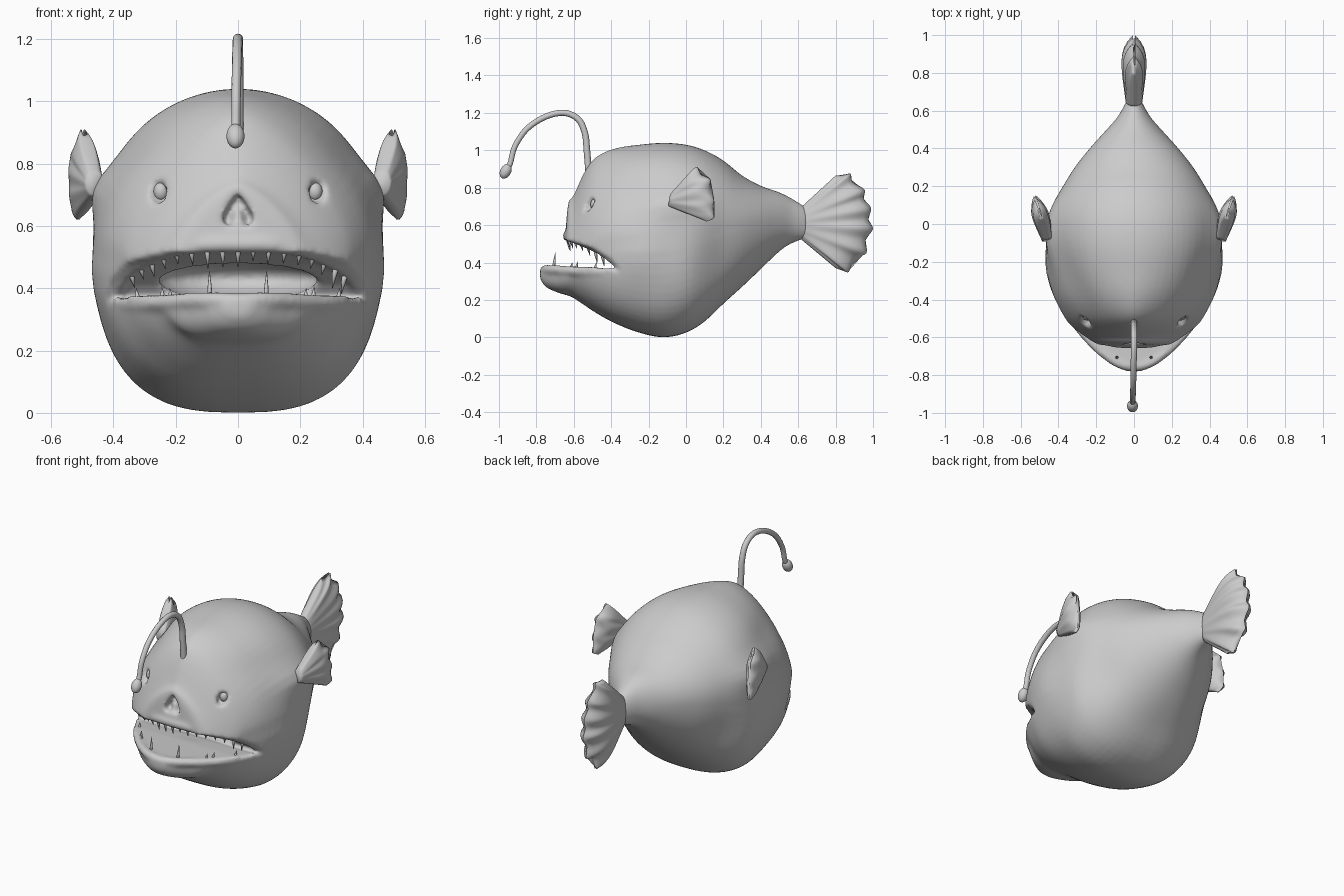
import bpy, bmesh, math, random
from mathutils import Vector as V
from mathutils.bvhtree import BVHTree

if "Cube" in bpy.data.objects:
    bpy.data.objects.remove(bpy.data.objects["Cube"])

random.seed(4)


def loft(bm, rings):
    """Skin a list of equal-length rings and cap both ends."""
    vs = [[bm.verts.new(p) for p in r] for r in rings]
    n = len(vs[0])
    for a, b in zip(vs, vs[1:]):
        for i in range(n):
            bm.faces.new((a[i], a[(i + 1) % n], b[(i + 1) % n], b[i]))
    bm.faces.new(vs[0][::-1])
    bm.faces.new(vs[-1])


def spline(pts, n=6):
    """Smooth path through points of any dimension."""
    pts = [V(p) for p in pts]
    out = []
    for i in range(len(pts) - 1):
        a, b, c, d = (pts[max(i - 1, 0)], pts[i], pts[i + 1], pts[min(i + 2, len(pts) - 1)])
        for k in range(n):
            t = k / n
            out.append(b + (c - a) * (t / 2) + (a * 2 - b * 5 + c * 4 - d) * (t * t / 2)
                       + (b * 3 - a - c * 3 + d) * (t ** 3 / 2))
    return out + [pts[-1]]


def tube(bm, path, radii, up, sides=12):
    rings = []
    for i, p in enumerate(path):
        t = (path[min(i + 1, len(path) - 1)] - path[max(i - 1, 0)]).normalized()
        a = t.cross(V(up)).normalized()
        b = t.cross(a)
        rings.append([p + (a * math.cos(w) + b * math.sin(w)) * radii[i]
                      for w in (2 * math.pi * k / sides for k in range(sides))])
    loft(bm, rings)


def finish(bm, name):
    bmesh.ops.recalc_face_normals(bm, faces=bm.faces[:])
    me = bpy.data.meshes.new(name)
    bm.to_mesh(me)
    for p in me.polygons:
        p.use_smooth = True
    ob = bpy.data.objects.new(name, me)
    bpy.context.collection.objects.link(ob)
    return ob


def ball(name, loc, scale, rot=(0, 0, 0)):
    bpy.ops.mesh.primitive_uv_sphere_add(segments=24, ring_count=16, location=loc, rotation=rot)
    ob = bpy.context.object
    ob.name, ob.scale = name, scale
    bpy.ops.object.shade_smooth()
    return ob


def apply(ob, kind, **props):
    m = ob.modifiers.new(kind, kind)
    for k, v in props.items():
        setattr(m, k, v)
    bpy.context.view_layer.objects.active = ob
    bpy.ops.object.modifier_apply(modifier=m.name)


def combine(ob, other, op):
    apply(ob, 'BOOLEAN', object=other, operation=op, solver='EXACT')
    bpy.data.objects.remove(other)


def swell(y, z):
    """Sideways bulges and dents: brow ridge, cheek, flank hollow."""
    def g(cy, cz, sy, sz):
        return math.exp(-((y - cy) / sy) ** 2 - ((z - cz) / sz) ** 2)
    return (1 + .06 * g(-.05, .72, .16, .07) + .05 * g(-.25, .45, .13, .15)
            - .07 * g(.17, .38, .12, .17) - .05 * g(-.3, .84, .2, .09))


# body: y, bottom, widest height, top, half width, roundness above, roundness below
sections = [(-.78, .31, .345, .375, .04, 2, 2.3), (-.75, .27, .34, .385, .09, 2, 2.4),
            (-.70, .245, .34, .39, .155, 2, 2.6), (-.655, .23, .36, .42, .215, 2, 2.6),
            (-.635, .225, .40, .70, .24, 1.6, 2.6), (-.60, .21, .45, .76, .275, 1.5, 2.6),
            (-.54, .17, .48, .89, .335, 1.5, 2.6), (-.48, .13, .52, .965, .375, 1.55, 2.7),
            (-.38, .075, .54, 1.01, .42, 1.7, 2.8), (-.25, .025, .56, 1.03, .445, 1.9, 2.8),
            (-.12, 0, .57, 1.04, .46, 2, 2.8), (0, .025, .58, 1.03, .46, 2, 2.7),
            (.1, .085, .59, 1.0, .435, 2, 2.5), (.2, .18, .60, .945, .38, 2, 2.4),
            (.3, .27, .61, .865, .315, 2, 2.2), (.4, .365, .62, .81, .235, 2, 2.1),
            (.5, .46, .62, .775, .145, 2, 2), (.57, .505, .62, .74, .085, 2, 2),
            (.65, .53, .61, .69, .04, 2, 2)]
bm = bmesh.new()
rings = []
for y, lo, mid, hi, w, e_up, e_low in spline(sections, 3):
    ring = []
    for k in range(64):
        a = 2 * math.pi * k / 64
        c, s = math.cos(a), math.sin(a)
        ex, h = (e_up, hi - mid) if s > 0 else (e_low, mid - lo)
        z = mid + h * math.copysign(abs(s) ** (2 / ex), s)
        ring.append((swell(y, z) * w * math.copysign(abs(c) ** (2 / ex), c), y, z))
    rings.append(ring)
loft(bm, rings)
bmesh.ops.remove_doubles(bm, verts=bm.verts[:], dist=1e-5)
tree = BVHTree.FromBMesh(bm)
body = finish(bm, "body")


def face_point(x, z):
    return tree.ray_cast(V((x, -2, z)), V((0, 1, 0)))[0]


# open mouth slot and throat
bm = bmesh.new()
slot = [(-.95, .51), (-.62, .515), (-.5, .475), (-.4, .415), (-.33, .335),
        (-.4, .365), (-.5, .375), (-.7, .38), (-.95, .39)]
loft(bm, [[(x, y, z) for y, z in slot] for x in (-.7, .7)])
combine(body, finish(bm, "mouth_cutter"), 'DIFFERENCE')
combine(body, ball("throat_cutter", (0, -.36, .43), (.26, .2, .07)), 'DIFFERENCE')

# eye sockets and nose hole
eye_at = face_point(.26, .71)
for s in (-1, 1):
    p = V((eye_at.x * s, eye_at.y, eye_at.z))
    combine(body, ball("socket_cutter", p, (.03, .045, .042), (0, s * .5, s * .6)), 'DIFFERENCE')
nose = face_point(0, .65)
bm = bmesh.new()
loft(bm, [[(-.052, y, .60), (.052, y, .60), (.045, y, .64), (0, y, .71), (-.045, y, .64)]
          for y in (nose.y - .1, nose.y + .05)])
combine(body, finish(bm, "nose_cutter"), 'DIFFERENCE')
combine(body, ball("septum", (0, nose.y + .04, .62), (.018, .025, .04)), 'UNION')

# lips
upper = [(0, -.635, .54), (.1, -.63, .54), (.2, -.595, .525), (.28, -.525, .495),
         (.345, -.45, .455), (.385, -.38, .395), (.395, -.31, .31)]
lower = [(0, -.755, .36), (.08, -.738, .362), (.16, -.685, .36), (.235, -.615, .355),
         (.315, -.52, .35), (.37, -.42, .345), (.395, -.31, .30)]


def both_sides(half):
    return spline([(-x, y, z) for x, y, z in half[:0:-1]] + half)


for name, half, r in (("upper_lip", upper, .025), ("lower_lip", lower, .026)):
    bm = bmesh.new()
    path = both_sides(half)
    tube(bm, path, [r * (1 - .3 * (abs(p.x) / .4) ** 4) for p in path], (0, 0, 1))
    combine(body, finish(bm, name), 'UNION')

# blend everything into one skin
apply(body, 'REMESH', mode='VOXEL', voxel_size=.011)
apply(body, 'SMOOTH', factor=.5, iterations=8)
for p in body.data.polygons:
    p.use_smooth = True

# eyeballs, sunk in their sockets
for s, side in ((-1, "left"), (1, "right")):
    ball(side + "_eye", (eye_at.x * s * .95, eye_at.y + .034, eye_at.z), (.024, .024, .03))

# teeth
bm = bmesh.new()


def tooth(base, tip, r):
    base, tip = V(base), V(tip)
    tube(bm, [base, base.lerp(tip, .5), tip], [r, r * .65, r * .1], (1, 0, 0), 8)


for p in both_sides(upper)[12:-12:3]:
    length = random.uniform(.045, .08)
    tooth(p, p + V((-p.x * .04, .012, -length)), .011)
for s in (-1, 1):
    for x, y, h in ((.09, -.71, .085), (.215, -.62, .03),
                    (.24, -.59, .035), (.32, -.49, .03)):
        tooth((x * s, y, .355), (x * s * 1.02, y + .012, .37 + h), .010)
finish(bm, "teeth")

# lure stalk and drop-shaped bulb
bm = bmesh.new()
stalk = spline([(0, -.52, .88), (0, -.53, 1.0), (0, -.54, 1.09), (0, -.575, 1.165), (0, -.65, 1.2),
                (-.002, -.75, 1.18), (-.004, -.85, 1.115), (-.006, -.915, 1.02),
                (-.007, -.94, .93), (-.008, -.965, .885)])
tube(bm, stalk, [.018 - .004 * i / len(stalk) for i in range(len(stalk))], (1, 0, 0))
finish(bm, "lure_stalk")
ball("lure_bulb", (-.008, -.964, .888), (.029, .029, .042), (-.5, 0, 0))


# fins: ribs fan out from a short root to a scalloped edge
def fin(name, root, edge, thick, place):
    edge = spline([V((y, z)) for y, z in edge], 4)
    n = len(edge) - 1
    bm = bmesh.new()
    rings = []
    for k in range(13):
        u = k / 12
        front, back = [], []
        for i, e in enumerate(edge):
            v = i / n
            p = V(root[0]).lerp(V(root[1]), v).lerp(e, u)
            rib = 1 - u * .25 * (.5 - .5 * math.cos(math.pi * i / 4))
            t = .005 + thick * rib * math.sin(math.pi * v) ** .5 * (.55 + .8 * u) * (1 - u ** 5)
            front.append(place(p.x, p.y, t))
            back.append(place(p.x, p.y, -t))
        rings.append(front + back[::-1])
    loft(bm, rings)
    return finish(bm, name)


fin("tail_fin", [(.62, .70), (.62, .52)],
    [(.80, .865), (.84, .865), (.88, .875), (.89, .83), (.955, .79), (.95, .74), (.99, .69),
     (.975, .63), (1.0, .58), (.96, .52), (.965, .45), (.90, .42), (.87, .35), (.84, .36),
     (.80, .37)], .065, lambda y, z, t: (t, y, z))
for s, side in ((-1, "left"), (1, "right")):
    fin(side + "_side_fin", [(-.08, .77), (-.09, .70)],
        [(.03, .89), (.06, .91), (.085, .865), (.13, .845), (.125, .79), (.15, .735),
         (.14, .69), (.15, .64), (.11, .62)], .042,
        lambda y, z, t: (s * (.46 + .28 * (y + .08) + t), y - .2 * t, z))
